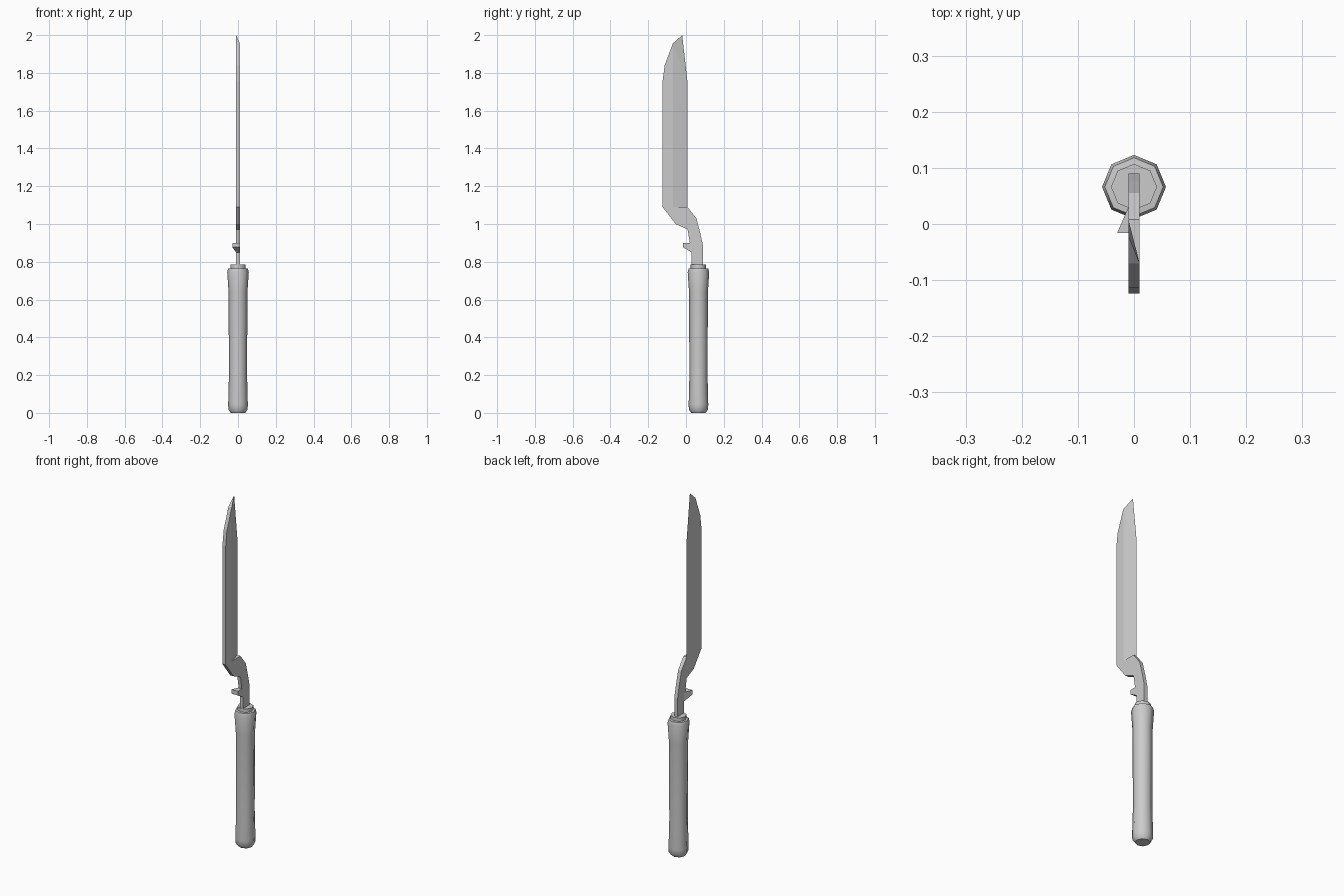
import bpy, bmesh, math

if "Cube" in bpy.data.objects:
    bpy.data.objects.remove(bpy.data.objects["Cube"])

T = 0.01          # half thickness of the blade steel
HY = 0.066        # y of the handle axis


def finish(name, bm):
    bmesh.ops.recalc_face_normals(bm, faces=bm.faces)
    me = bpy.data.meshes.new(name)
    bm.to_mesh(me)
    bm.free()
    ob = bpy.data.objects.new(name, me)
    bpy.context.collection.objects.link(ob)
    return ob


# Blade and cranked tang: flat slab with a one-sided bevel on the +y part
outline = [(-0.124, 1.09), (-0.055, 1.0), (0.008, 0.972), (0.02, 0.90),
           (0.03, 0.85), (0.03, 0.77), (0.09, 0.77), (0.09, 0.885),
           (0.076, 0.95), (0.055, 1.03), (0.008, 1.09), (-0.07, 1.09),
           (-0.07, 1.955), (-0.113, 1.84), (-0.124, 1.755)]
bm = bmesh.new()
left = [bm.verts.new((-T, y, z)) for y, z in outline]
right = [bm.verts.new((T, y, z)) for y, z in outline]
edge_low, ridge_low, ridge_top = 10, 11, 12
bm.faces.new(left)
bm.faces.new(right)
n = len(outline)
for i in range(n):
    if i not in (edge_low, ridge_low):      # these walls are replaced by the bevel
        j = (i + 1) % n
        bm.faces.new((left[i], left[j], right[j], right[i]))
edge_top = bm.verts.new((-T, 0.008, 1.75))
tip = bm.verts.new((-T, -0.02, 2.0))
el, rl, rt = left[edge_low], right[ridge_low], right[ridge_top]
bm.faces.new((left[ridge_low], el, edge_top, tip, left[ridge_top]))
bm.faces.new((rl, el, edge_top, rt))
bm.faces.new((rt, edge_top, tip))
bm.faces.new((rt, left[ridge_top], tip))
bm.faces.new((el, right[edge_low], rl))     # step above the tang
finish("blade", bm)

# Small catch on the tang, flaring to -x at its free end
bm = bmesh.new()
root = [bm.verts.new(c) for c in ((-T, 0.03, 0.85), (T, 0.03, 0.85),
                                  (T, 0.03, 0.9), (-T, 0.03, 0.9))]
end = [bm.verts.new(c) for c in ((-0.03, -0.016, 0.877), (T, -0.016, 0.877),
                                 (T, -0.016, 0.9), (-0.03, -0.016, 0.9))]
bm.faces.new(root)
bm.faces.new(end)
for i in range(4):
    j = (i + 1) % 4
    bm.faces.new((root[i], root[j], end[j], end[i]))
finish("catch", bm)


def lathe(name, profile, sides=8):
    bm = bmesh.new()
    rings = [[bm.verts.new((r * math.cos(k * math.tau / sides),
                            HY + r * math.sin(k * math.tau / sides), z))
              for k in range(sides)] for r, z in profile]
    for a, b in zip(rings, rings[1:]):
        for k in range(sides):
            m = (k + 1) % sides
            bm.faces.new((a[k], a[m], b[m], b[k]))
    bm.faces.new(rings[0])
    bm.faces.new(rings[-1])
    ob = finish(name, bm)
    bpy.ops.object.select_all(action='DESELECT')
    ob.select_set(True)
    bpy.context.view_layer.objects.active = ob
    bpy.ops.object.shade_smooth_by_angle(angle=math.radians(55))
    return ob


# Eight-sided grip and the collar above it
lathe("handle", [(0.038, 0.0), (0.051, 0.018), (0.052, 0.045), (0.048, 0.2),
                 (0.05, 0.64), (0.057, 0.745), (0.052, 0.764), (0.038, 0.766)])
lathe("collar", [(0.041, 0.755), (0.041, 0.785)])
